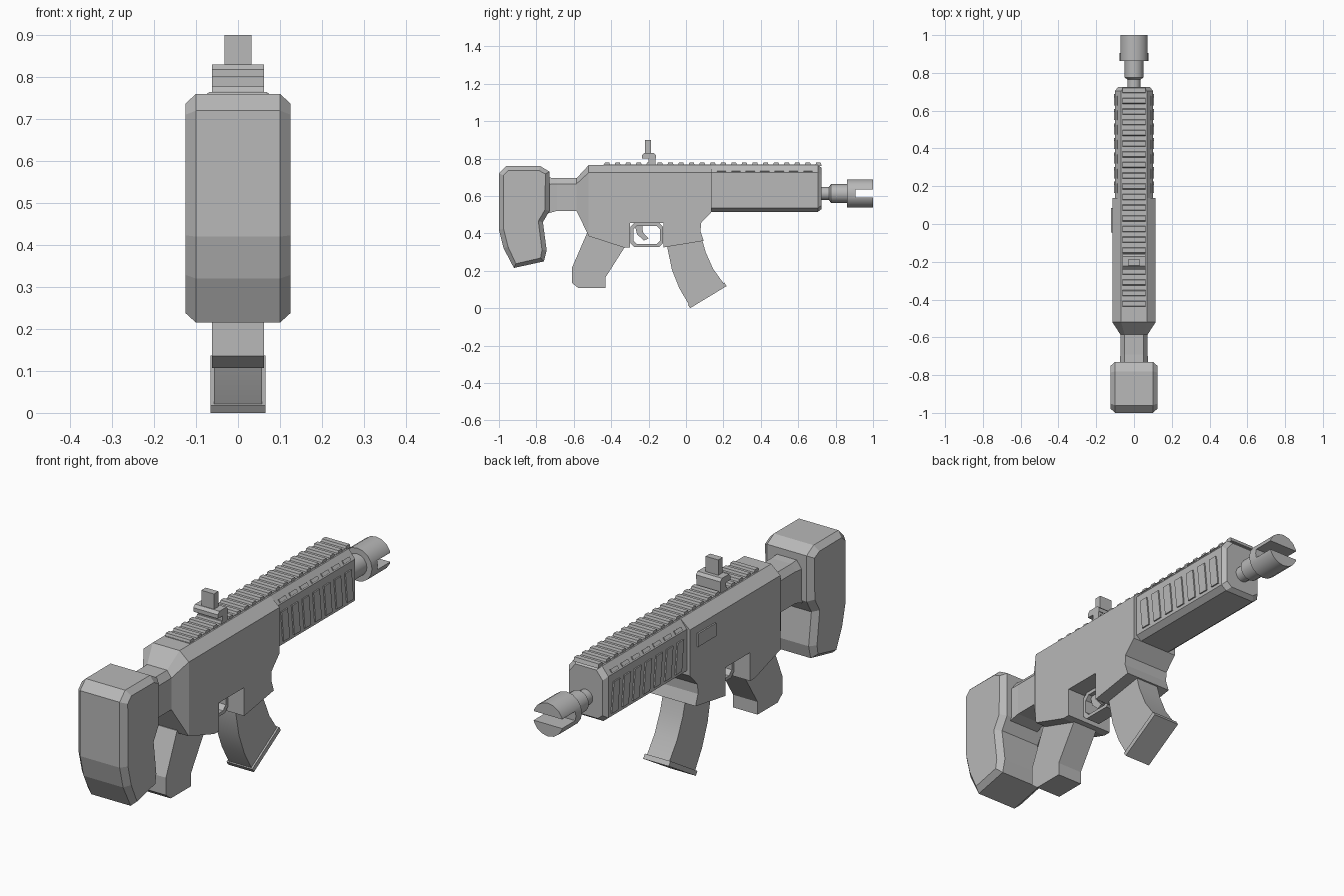
import bpy, bmesh, math
from mathutils import Matrix

cube = bpy.data.objects.get("Cube")
if cube:
    bpy.data.objects.remove(cube)

grey = bpy.data.materials.new("plain grey")
grey.use_nodes = True
COLOUR = (0.48, 0.48, 0.48, 1)
grey.diffuse_color = COLOUR
grey.node_tree.nodes["Principled BSDF"].inputs["Base Color"].default_value = COLOUR


def finish(name, bm, smooth=None):
    bmesh.ops.recalc_face_normals(bm, faces=bm.faces)
    mesh = bpy.data.meshes.new(name)
    bm.to_mesh(mesh)
    bm.free()
    obj = bpy.data.objects.new(name, mesh)
    bpy.context.collection.objects.link(obj)
    mesh.materials.append(grey)
    if smooth:
        bpy.ops.object.select_all(action='DESELECT')
        obj.select_set(True)
        bpy.context.view_layer.objects.active = obj
        bpy.ops.object.shade_smooth_by_angle(angle=math.radians(smooth))
    return obj


def add_prism(bm, profile, x0, x1, chamfer=0):
    """Side profile of (y, z) points extruded from x0 to x1, with optional chamfered caps."""
    left = [bm.verts.new((x0, y, z)) for y, z in profile]
    right = [bm.verts.new((x1, y, z)) for y, z in profile]
    caps = [bm.faces.new(left), bm.faces.new(right[::-1])]
    n = len(profile)
    for i in range(n):
        j = (i + 1) % n
        bm.faces.new((left[i], right[i], right[j], left[j]))
    if chamfer:
        bmesh.ops.recalc_face_normals(bm, faces=bm.faces)
        bmesh.ops.inset_individual(bm, faces=caps, thickness=chamfer, depth=chamfer)


def prism(name, profile, half, chamfer=0, smooth=None):
    bm = bmesh.new()
    add_prism(bm, profile, -half, half, chamfer)
    return finish(name, bm, smooth)


def rect(y0, y1, z0, z1):
    return [(y0, z0), (y1, z0), (y1, z1), (y0, z1)]


def loft(name, sections, smooth=None):
    """Skin mirrored sections of (y, [(half_width, z) from bottom to top])."""
    bm = bmesh.new()
    rings = []
    for y, half in sections:
        pts = half + [(-x, z) for x, z in reversed(half)]
        rings.append([bm.verts.new((x, y, z)) for x, z in pts])
    n = len(rings[0])
    for a, b in zip(rings, rings[1:]):
        for i in range(n):
            j = (i + 1) % n
            bm.faces.new((a[i], a[j], b[j], b[i]))
    bm.faces.new(rings[0])
    bm.faces.new(rings[-1])
    return finish(name, bm, smooth)


# Shoulder stock with chamfered sides
prism("stock", [(-1, .72), (-.96, .76), (-.78, .76), (-.73, .73), (-.73, .52), (-.765, .46),
                (-.745, .31), (-.76, .25), (-.92, .215), (-.975, .32), (-1, .42)], .10, .025)

# Neck and receiver, skinned front to back
loft("receiver", [(y, [(w, zb), (w, zc), (t, zt)]) for y, zb, zc, zt, w, t in [
    (-.76, .50, .66, .70, .078, .05),
    (-.69, .52, .665, .695, .072, .05),
    (-.585, .52, .665, .695, .072, .05),
    (-.52, .385, .725, .765, .115, .068),
    (-.30, .455, .725, .765, .115, .068),
    (-.12, .455, .725, .765, .115, .068),
    (.137, .515, .725, .765, .115, .068)]])
prism("receiver_rear_lower", [(-.52, .385), (-.335, .325), (-.30, .325), (-.30, .455)], .115)
prism("magazine_well", [(-.12, .455), (-.12, .325), (.095, .36), (.078, .41), (.08, .455),
                        (.137, .515)], .115)
bm = bmesh.new()
add_prism(bm, rect(-.045, .085, .63, .69), -.122, -.114)
finish("side_cover", bm)

# Trigger guard ring and trigger
bm = bmesh.new()
loops = []
for grow in (0, .015):
    ys, zs, c = (-.282 - grow, -.138 + grow), (.342 - grow, .44 + grow), .02
    outline = [(ys[0] + c, zs[0]), (ys[1] - c, zs[0]), (ys[1], zs[0] + c), (ys[1], zs[1] - c),
               (ys[1] - c, zs[1]), (ys[0] + c, zs[1]), (ys[0], zs[1] - c), (ys[0], zs[0] + c)]
    loops.append([[bm.verts.new((x, y, z)) for y, z in outline] for x in (-.035, .035)])
(il, ir), (ol, outr) = loops
for i in range(8):
    j = (i + 1) % 8
    for a, b in ((il, ir), (ir, outr), (outr, ol), (ol, il)):
        bm.faces.new((a[i], a[j], b[j], b[i]))
finish("trigger_guard", bm)
prism("trigger", [(-.275, .45), (-.235, .45), (-.23, .405), (-.2, .372), (-.225, .362),
                  (-.262, .395)], .015)

# Grip
prism("grip", [(-.53, .40), (-.61, .215), (-.61, .135), (-.575, .107), (-.43, .107),
               (-.43, .165), (-.325, .33), (-.36, .42)], .062)

# Curved magazine and its tilted floor plate
prism("magazine", [(-.10, .40), (-.10, .325), (-.075, .205), (-.035, .105), (.018, .015),
                   (.205, .127), (.145, .21), (.105, .30), (.085, .37)], .057, smooth=35)
prism("magazine_floor_plate", [(.01, .018), (.022, 0), (.217, .118), (.205, .137)], .065)

# Handguard
def guard(s):
    return [(.075 - s, .515 + s), (.1 - s, .535 + s), (.1 - s, .725 - s), (.068 - s, .765 - s)]


loft("handguard", [(.13, guard(0)), (.705, guard(0)), (.725, guard(.015))])

# Raised panels along both sides and the upper slopes of the handguard
bm = bmesh.new()
for i in range(7):
    y = .165 + i * .077
    for s in (-1, 1):
        add_prism(bm, [(y + .015, .55), (y + .06, .55), (y + .045, .69), (y, .69)],
                  s * .098, s * .106)
        tilt = Matrix.Translation((s * .092, y + .025, .736)) @ Matrix.Rotation(s * .896, 4, 'Y')
        bmesh.ops.create_cube(bm, size=1, matrix=tilt @ Matrix.Diagonal((.016, .05, .008, 1)))
finish("handguard_panels", bm)

# Top rail with cross ribs
prism("rail_bed", rect(-.44, .715, .755, .767), .06)
bm = bmesh.new()
for i in range(21):
    y = -.44 + i * .0565
    add_prism(bm, [(y, .76), (y + .036, .76), (y + .03, .778), (y + .006, .778)], -.062, .062)
finish("rail_ribs", bm)

# Rear sight
prism("sight_foot", rect(-.2, -.163, .765, .805), .062)
prism("sight_base", [(-.235, .80), (-.16, .80), (-.16, .818), (-.172, .83), (-.223, .83),
                     (-.235, .818)], .062)
prism("sight_post", rect(-.22, -.188, .825, .9), .032)


# Barrel and slotted muzzle, turned around the y axis
bm = bmesh.new()
rings = []
turns = [(.70, .035), (.765, .035), (.775, .05), (.862, .05), (.862, .076), (1, .076)]
for y, r in turns:
    rings.append([bm.verts.new((r * math.cos(a), y, .613 + r * math.sin(a)))
                  for a in (math.tau * k / 16 for k in range(16))])
for a, b in zip(rings, rings[1:]):
    for i in range(16):
        j = (i + 1) % 16
        bm.faces.new((a[i], a[j], b[j], b[i]))
bm.faces.new(rings[0])
bm.faces.new(rings[-1])
barrel = finish("barrel", bm, 30)
cutter = prism("muzzle_slot_cutter", rect(.905, 1.1, .592, .634), .2)
cutter.hide_render = True
cutter.hide_viewport = True
cut = barrel.modifiers.new("slot", 'BOOLEAN')
cut.operation = 'DIFFERENCE'
cut.solver = 'EXACT'
cut.object = cutter
# Cut before shading so the slot edges stay sharp
bpy.context.view_layer.objects.active = barrel
barrel.modifiers.move(len(barrel.modifiers) - 1, 0)
bpy.ops.object.modifier_apply(modifier="slot")
bpy.data.objects.remove(cutter)
bpy.ops.object.select_all(action='DESELECT')
barrel.select_set(True)
bpy.ops.object.shade_smooth_by_angle(angle=math.radians(30))
